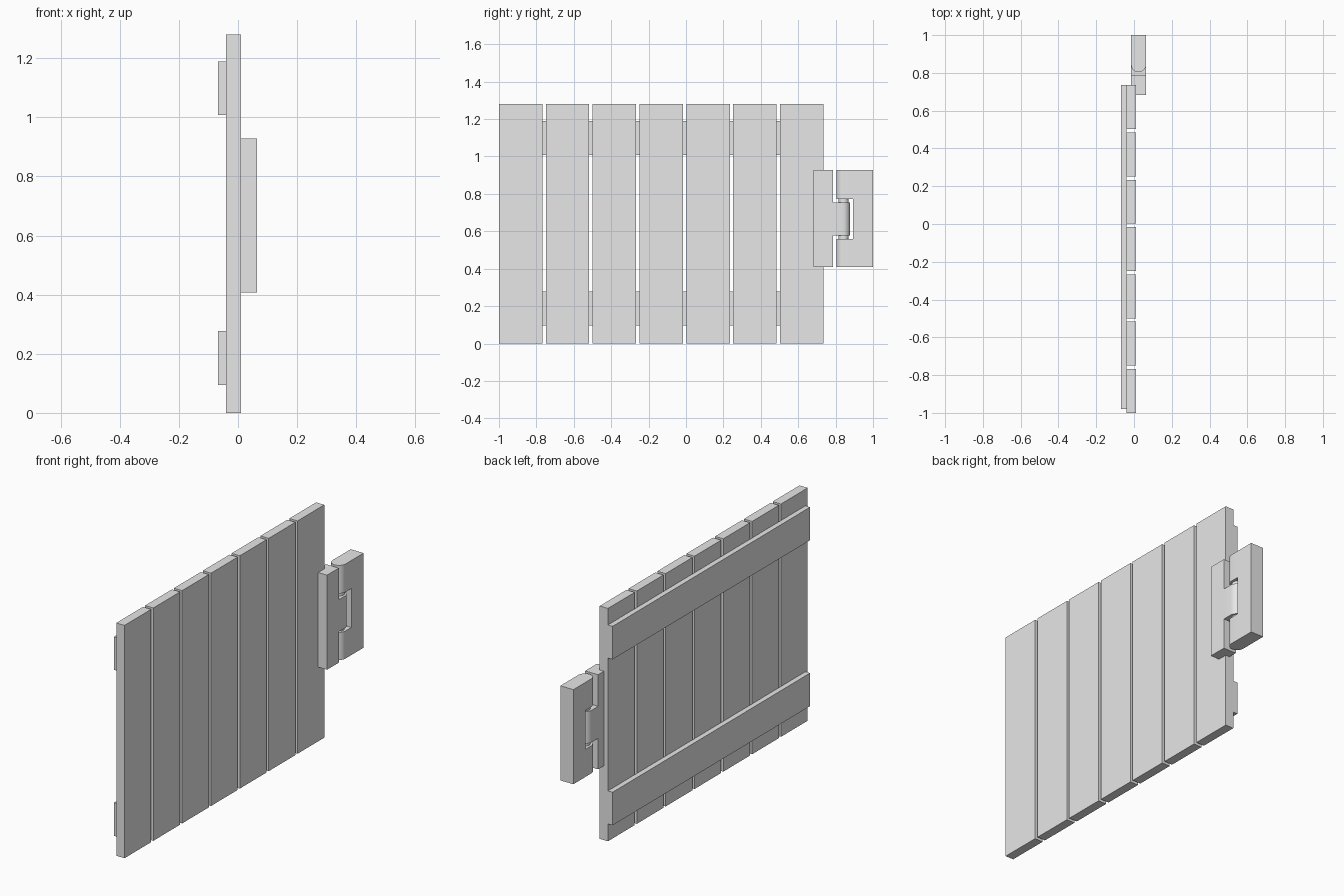
import bpy, bmesh, math

cube = bpy.data.objects.get("Cube")
if cube:
    bpy.data.objects.remove(cube, do_unlink=True)

grey = bpy.data.materials.new("plain_grey")
grey.use_nodes = True
colour = (0.8, 0.8, 0.8, 1)
grey.diffuse_color = colour
grey.node_tree.nodes["Principled BSDF"].inputs["Base Color"].default_value = colour


def extrude(name, outline, z0, z1):
    """Extrude a closed x/y outline from z0 up to z1."""
    bm = bmesh.new()
    base = bm.faces.new([bm.verts.new((x, y, z0)) for x, y in outline])
    res = bmesh.ops.extrude_face_region(bm, geom=[base])
    top = [v for v in res["geom"] if isinstance(v, bmesh.types.BMVert)]
    bmesh.ops.translate(bm, verts=top, vec=(0, 0, z1 - z0))
    bmesh.ops.recalc_face_normals(bm, faces=bm.faces)
    mesh = bpy.data.meshes.new(name)
    bm.to_mesh(mesh)
    bm.free()
    mesh.materials.append(grey)
    obj = bpy.data.objects.new(name, mesh)
    bpy.context.collection.objects.link(obj)
    return obj


def box(name, x0, x1, y0, y1, z0, z1):
    return extrude(name, [(x0, y0), (x1, y0), (x1, y1), (x0, y1)], z0, z1)


def arc(cy, r, start, end, steps=16):
    """Points on an arc about the hinge line."""
    angles = [math.radians(start + (end - start) * i / steps) for i in range(steps + 1)]
    return [(MID + r * math.cos(a), cy + r * math.sin(a)) for a in angles]


def smooth(obj):
    bpy.ops.object.select_all(action="DESELECT")
    obj.select_set(True)
    bpy.context.view_layer.objects.active = obj
    bpy.ops.object.shade_smooth_by_angle(angle=math.radians(30))


def join(name, parts):
    """Unite touching pieces of one part into a single object."""
    bpy.ops.object.select_all(action="DESELECT")
    for p in parts:
        p.select_set(True)
    bpy.context.view_layer.objects.active = parts[0]
    bpy.ops.object.join()
    parts[0].name = name
    smooth(parts[0])


# Upright planks
HEIGHT, BACK, FRONT = 1.28, -0.04, 0.01
END = 0.735
for i in range(7):
    y = -1 + i * 0.2505
    box(f"plank_{i + 1}", BACK, FRONT, y, y + 0.232, 0, HEIGHT)

# Battens across the back
for name, z in (("lower_batten", 0.095), ("upper_batten", 1.007)):
    box(name, -0.068, BACK, -0.98, END, z, z + 0.182)

# Hinge measurements
IN, OUT = -0.015, 0.064
MID, R = (IN + OUT) / 2, (OUT - IN) / 2
BOTTOM, TOP = 0.408, 0.928
PIVOT = 0.843

# Gate leaf: stepped plate hooked round the last plank, with a rounded tongue
leaf = extrude("leaf_plate", [(FRONT, 0.682), (OUT, 0.682), (OUT, 0.785),
                              (IN, 0.785), (IN, END), (FRONT, END)], BOTTOM, TOP)
tongue = extrude("leaf_tongue", [(IN, 0.785), (OUT, 0.785)] + arc(0.838, R, 0, 180),
                 0.578, 0.754)
join("gate_hinge_leaf", [leaf, tongue])

# Post leaf: solid plate with two rounded lugs round the tongue
SLOT = 0.893
body = box("post_plate", IN, OUT, SLOT, 1, BOTTOM, TOP)
lugs = [extrude("post_lug", arc(PIVOT, R, 180, 360) + [(OUT, SLOT), (IN, SLOT)], z0, z1)
        for z0, z1 in ((BOTTOM, 0.56), (0.774, TOP))]
join("post_hinge_leaf", [body] + lugs)

# Pin through the lugs and tongue
pin = extrude("hinge_pin", arc(PIVOT, 0.027, 0, 345, 23), 0.55, 0.784)
smooth(pin)
